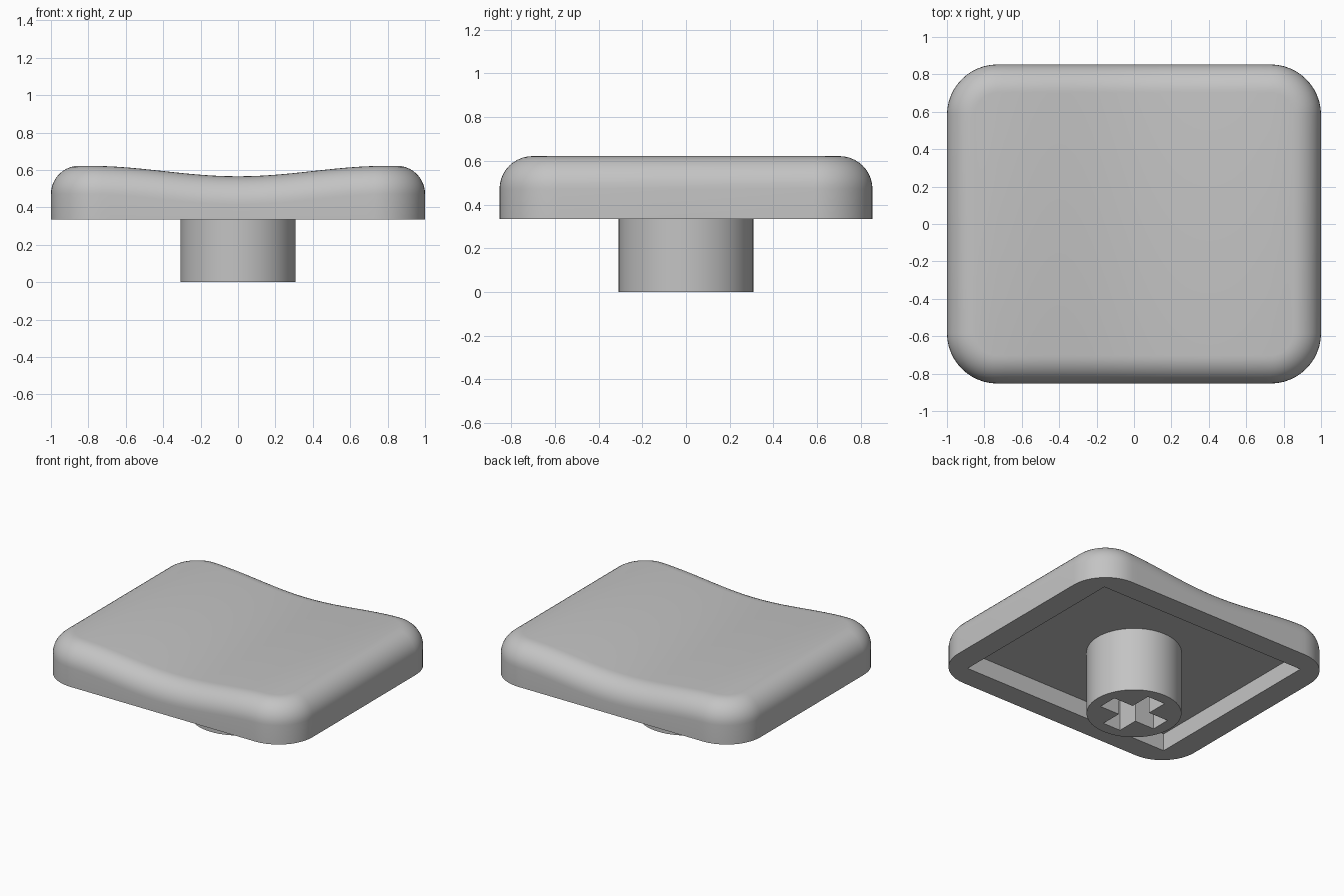
import bpy, bmesh
from math import pi, sin, cos, radians
from mathutils import Matrix

cube = bpy.data.objects.get("Cube")
if cube:
    bpy.data.objects.remove(cube, do_unlink=True)

HALF_X, HALF_Y = 1.0, 0.853
BASE_Z, CEILING_Z = 0.335, 0.46
CORNER, FILLET = 0.27, 0.15

grey = bpy.data.materials.new("plain grey")
grey.use_nodes = True
grey.diffuse_color = (0.55, 0.55, 0.55, 1)
grey.node_tree.nodes["Principled BSDF"].inputs["Base Color"].default_value = grey.diffuse_color


def make_object(name, bm):
    bmesh.ops.recalc_face_normals(bm, faces=bm.faces)
    mesh = bpy.data.meshes.new(name)
    bm.to_mesh(mesh)
    bm.free()
    mesh.materials.append(grey)
    ob = bpy.data.objects.new(name, mesh)
    bpy.context.collection.objects.link(ob)
    return ob


def add_box(bm, size, centre):
    matrix = Matrix.Translation(centre) @ Matrix.Diagonal((*size, 1))
    bmesh.ops.create_cube(bm, size=1, matrix=matrix)


def activate(ob):
    bpy.ops.object.select_all(action='DESELECT')
    ob.select_set(True)
    bpy.context.view_layer.objects.active = ob


def cut(ob, cutter):
    cutter.hide_render = True
    mod = ob.modifiers.new("cut", 'BOOLEAN')
    mod.operation, mod.solver, mod.object = 'DIFFERENCE', 'EXACT', cutter
    activate(ob)
    bpy.ops.object.modifier_apply(modifier=mod.name)
    bpy.data.objects.remove(cutter, do_unlink=True)


def dish(x):
    """Height of the scooped top across the width."""
    return 0.594 - 0.028 * cos(pi * min(abs(x) / 0.8, 1))


def outline(inset, steps=12, spans=32):
    """Rounded rectangle: front edge left to right, then back edge right to left."""
    r = CORNER - inset
    cx, cy = HALF_X - CORNER, HALF_Y - CORNER
    arc = [(cx + r * sin(a), -cy - r * cos(a))
           for a in (pi / 2 * i / steps for i in range(steps + 1))]
    front = [(-x, y) for x, y in reversed(arc)]
    front += [(-cx + 2 * cx * i / spans, -cy - r) for i in range(1, spans)]
    front += arc
    return front + [(x, -y) for x, y in reversed(front)]


# Cap shell: straight wall, rounded shoulder, dished top
bm = bmesh.new()
rings = [[bm.verts.new((x, y, BASE_Z)) for x, y in outline(0)]]
for i in range(11):
    a = pi / 2 * i / 10
    rings.append([bm.verts.new((x, y, dish(x) - FILLET * (1 - sin(a))))
                  for x, y in outline(FILLET * (1 - cos(a)))])
count = len(rings[0])
for low, high in zip(rings, rings[1:]):
    for i in range(count):
        j = (i + 1) % count
        bm.faces.new((low[i], low[j], high[j], high[i]))
top = rings[-1]
for i in range(count // 2 - 1):
    bm.faces.new((top[i], top[i + 1], top[count - 2 - i], top[count - 1 - i]))
bm.faces.new(rings[0])
cap = make_object("cap", bm)

# Rectangular hollow underneath
bm = bmesh.new()
add_box(bm, (1.66, 1.38, 2 * (CEILING_Z - BASE_Z)), (0, 0, BASE_Z))
cut(cap, make_object("hollow_cutter", bm))

# Round stem with a cross-shaped socket
bm = bmesh.new()
bmesh.ops.create_cone(bm, cap_ends=True, segments=64, radius1=0.308, radius2=0.308,
                      depth=CEILING_Z, matrix=Matrix.Translation((0, 0, CEILING_Z / 2)))
stem = make_object("stem", bm)
for size in ((0.45, 0.14), (0.14, 0.45)):
    bm = bmesh.new()
    add_box(bm, (*size, 0.86), (0, 0, 0))
    cut(stem, make_object("socket_cutter", bm))

for ob in (cap, stem):
    activate(ob)
    bpy.ops.object.shade_smooth_by_angle(angle=radians(30))
